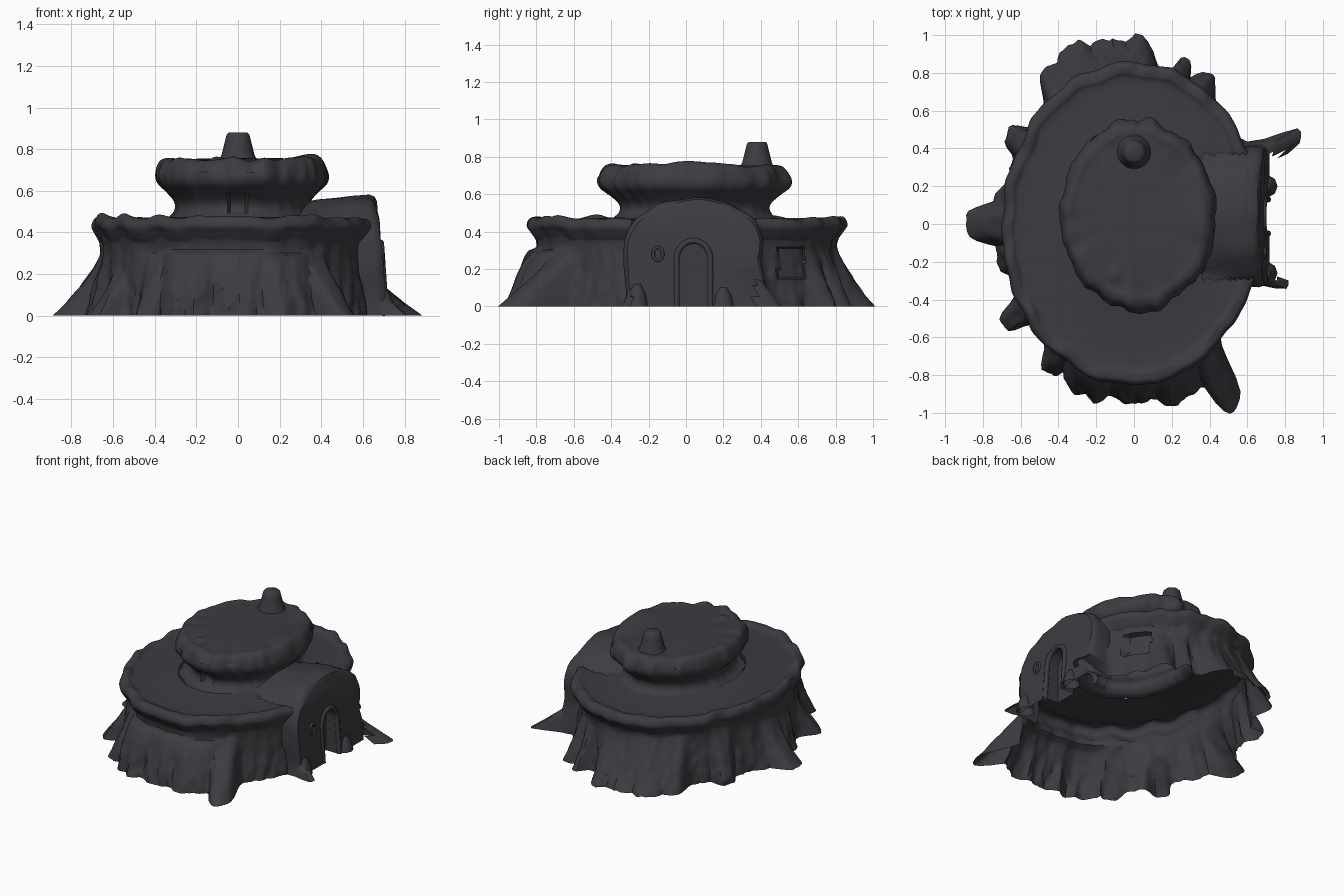
import bpy, bmesh
from math import sin, cos, pi, tau, atan2, hypot, exp
from mathutils import Vector, noise

cube = bpy.data.objects.get("Cube")
if cube:
    bpy.data.objects.remove(cube)

stone = bpy.data.materials.new("dark_grey_stone")
stone.use_nodes = True
stone.diffuse_color = (0.045, 0.045, 0.053, 1)
bsdf = stone.node_tree.nodes["Principled BSDF"]
bsdf.inputs["Base Color"].default_value = stone.diffuse_color
bsdf.inputs["Roughness"].default_value = 0.9


def make_object(name, bm):
    bmesh.ops.remove_doubles(bm, verts=bm.verts, dist=0.0005)
    mesh = bpy.data.meshes.new(name)
    bm.to_mesh(mesh)
    bm.free()
    mesh.materials.append(stone)
    ob = bpy.data.objects.new(name, mesh)
    bpy.context.collection.objects.link(ob)
    return ob


def smooth(ob, angle=0.8):
    bpy.ops.object.select_all(action="DESELECT")
    ob.select_set(True)
    bpy.context.view_layer.objects.active = ob
    bpy.ops.object.shade_smooth_by_angle(angle=angle)


def remove_faces(ob, rule):
    """Open the shell where the rule holds for a face centre and normal."""
    bm = bmesh.new()
    bm.from_mesh(ob.data)
    bm.normal_update()
    doomed = [f for f in bm.faces if rule(f.calc_center_median(), f.normal)]
    bmesh.ops.delete(bm, geom=doomed, context="FACES")
    bm.to_mesh(ob.data)
    bm.free()


def loft(name, rings, cap_start=False, cap_end=False):
    bm = bmesh.new()
    rows = [[bm.verts.new(p) for p in ring] for ring in rings]
    n = len(rows[0])
    for a, b in zip(rows, rows[1:]):
        for j in range(n):
            k = (j + 1) % n
            bm.faces.new((a[j], a[k], b[k], b[j]))
    if cap_start:
        bm.faces.new(rows[0][::-1])
    if cap_end:
        bm.faces.new(rows[-1])
    return make_object(name, bm)


def catmull(points, steps):
    """Smooth curve through the profile points."""
    pts = [Vector(p) for p in points]
    pts = [pts[0]] + pts + [pts[-1]]
    out = []
    for a, b, c, d in zip(pts, pts[1:], pts[2:], pts[3:]):
        for s in range(steps):
            t = s / steps
            out.append(0.5 * (2 * b + (c - a) * t + (2 * a - 5 * b + 4 * c - d) * t * t
                              + (3 * b - a - 3 * c + d) * t ** 3))
    return out + [pts[-1]]


def rough(a, z, around, along, seed=0):
    return noise.noise(Vector((cos(a) * around, sin(a) * around + seed, z * along)))


# Lower body: hollow oval wall with flared roots and a rolled rim
CX, RX, RY = -0.01, 0.67, 0.83
FOOT = 1.01
WALL = [(FOOT, 0), (0.995, 0.09), (0.98, 0.18), (0.965, 0.28), (0.97, 0.35), (1.0, 0.39),
        (1.03, 0.43), (1.01, 0.47), (0.96, 0.475), (0.9, 0.46), (0.7, 0.463), (0.52, 0.475)]
# Root tips: x, y, angular width, height, steepness of the slope
ROOTS = [(0.54, -0.98, 0.11, 0.32, 1.2), (0.27, -0.93, 0.22, 0.3, 0.4),
         (0, -0.95, 0.25, 0.31, 0.3), (-0.27, -0.91, 0.22, 0.31, 0.3),
         (-0.46, -0.79, 0.1, 0.3, 0.6), (-0.7, -0.54, 0.08, 0.22, 1),
         (-0.73, -0.18, 0.12, 0.3, 1), (-0.89, 0, 0.12, 0.3, 1.3),
         (-0.74, 0.12, 0.12, 0.3, 1), (-0.68, 0.49, 0.09, 0.4, 0.8),
         (-0.46, 0.84, 0.12, 0.33, 0.9), (-0.34, 0.94, 0.18, 0.33, 1.1),
         (-0.17, 0.97, 0.2, 0.33, 1.2), (-0.02, 0.99, 0.18, 0.33, 1.2),
         (0.28, 0.88, 0.07, 0.3, 1), (0.4, 0.8, 0.1, 0.3, 1),
         (0.88, 0.47, 0.07, 0.26, 1.3), (0.75, 0.4, 0.1, 0.28, 0.9),
         (0.82, -0.31, 0.07, 0.2, 1.2)]


def root_push(a, z):
    best = 0
    for x, y, w, h, power in ROOTS:
        u, v = (x - CX) / RX, y / RY
        d = abs((a - atan2(v, u) + pi) % tau - pi)
        best = max(best, (hypot(u, v) - FOOT) * exp(-(d / w) ** 4) * max(0, 1 - z / h) ** power)
    return best


def wall_point(s, z, a):
    low = max(0, 1 - z / 0.4)
    rim = exp(-((s - 1) / 0.05) ** 2) * (z > 0.36)
    r = s + root_push(a, z)
    r += rough(a, z, 5, 2) * 0.03 * min(1, s * s) + rough(a, z, 12, 5) * (0.008 + 0.022 * low)
    r += rough(a, z, 26, 14) * 0.018 * low
    x, y = CX + RX * r * cos(a), RY * r * sin(a)
    z += rim * (0.03 * rough(a, 0, 6, 1, 5))
    # Sunken square window beside the porch
    if x > 0.2 and 0.49 < y < 0.63 and 0.15 < z < 0.31:
        x -= 0.045
    return (x, y, max(z, 0))


SEGS = 288
angles = [tau * j / SEGS for j in range(SEGS)]
body = loft("lower_body", [[wall_point(p.x, p.y, a) for a in angles] for p in catmull(WALL, 8)])
remove_faces(body, lambda c, n: c.x > 0.36 and -0.29 < c.y < 0.37)
smooth(body)

# Upper tower: narrow neck, bulging cap with a rounded edge and shallow roof
CAP = [(0.94, 0.464), (0.85, 0.475), (0.79, 0.51), (0.8, 0.55), (0.89, 0.595), (0.98, 0.635),
       (1.0, 0.68), (0.95, 0.735), (0.87, 0.753), (0.77, 0.75), (0.4, 0.755), (0.0001, 0.757)]


def cap_point(s, z, a):
    edge = min(1, s ** 4)
    r = s * (1 + edge * (0.05 * rough(a, z, 4, 2, 3) + 0.03 * rough(a, z, 9, 4, 8)))
    x, y = 0.02 + 0.41 * r * cos(a), 0.045 + 0.51 * r * sin(a)
    if z > 0.7:
        z += edge * 0.03 * rough(a, 0, 4, 1, 2)
        z += 0.026 * exp(-((x - 0.34) / 0.07) ** 2 - ((y - 0.04) / 0.16) ** 2)
        z += 0.02 * exp(-((x + 0.1) ** 2 + (y + 0.27) ** 2) / 0.001)
    # Small niche in the neck at the front
    if abs(x) < 0.042 and y < 0 and 0.49 < z < 0.59:
        y += 0.03
    return (x, y, z)


tower = loft("upper_tower", [[cap_point(p.x, p.y, a) for a in angles[::2]] for p in catmull(CAP, 5)])
smooth(tower)

# Chimney
STACK = [(0.1, 0.73), (0.08, 0.77), (0.065, 0.83), (0.055, 0.87), (0.045, 0.88), (0.0001, 0.88)]
chimney = loft("chimney", [[(r * cos(a), 0.38 + r * sin(a), z) for a in angles[::16]]
                           for r, z in STACK])
smooth(chimney)


# Porch: arched shell on the left side with a recessed doorway
def arch(x, half, spring, top, cy, n=24):
    side = [i / 8 * spring for i in range(8)]
    pts = [(x, cy + half, z) for z in side]
    pts += [(x, cy + half * cos(pi * i / n), spring + (top - spring) * sin(pi * i / n))
            for i in range(n + 1)]
    return pts + [(x, cy - half, z) for z in reversed(side)]


def porch_ring(x, scale):
    ring = []
    for px, y, z in arch(x, 0.37 * scale, 0.34, 0.575 * scale + 0.006, 0.045):
        bump = noise.noise(Vector((px * 4, y * 7, z * 7)))
        lean = 0.05 * max(0, 1 - z / 0.55) * (px > 0.6)
        z += 0.015 * bump * (z > 0.3)
        # The inner part only rests on the deck
        if px < 0.5:
            z = max(z, 0.43 + 0.05 * z)
        ring.append((px + lean + 0.012 * bump, y + 0.03 * bump * (1 if y > 0 else -1), z))
    return ring


porch = loft("porch", [porch_ring(x, s) for x, s in
                       [(0.28, 0.93), (0.38, 0.95), (0.48, 0.97), (0.54, 0.99), (0.63, 1),
                        (0.655, 0.98), (0.668, 0.94)]], cap_start=True, cap_end=True)
cutter = loft("door_cutter", [[(x, y, z - 0.02) for x, y, z in arch(x0, 0.08, 0.26, 0.36, 0.04)]
                              for x0 in (0.61, 0.9)], cap_start=True, cap_end=True)
cutter.hide_render = True
cut = porch.modifiers.new("doorway", "BOOLEAN")
cut.object = cutter
bpy.context.view_layer.objects.active = porch
bpy.ops.object.modifier_apply(modifier="doorway")
bpy.data.objects.remove(cutter)
remove_faces(porch, lambda c, n: (c.z < 0.02 and n.z < -0.7)
             or (c.x < 0.6 and min(n.x, n.z) < -0.4))
smooth(porch, 0.6)


# Raised trims, swept along a path
def trim(name, points, radius, closed=False):
    curve = bpy.data.curves.new(name, "CURVE")
    curve.dimensions = "3D"
    curve.bevel_depth, curve.bevel_resolution = radius, 2
    spline = curve.splines.new("POLY")
    spline.points.add(len(points) - 1)
    for p, co in zip(spline.points, points):
        p.co = (*co, 1)
    spline.use_cyclic_u = closed
    curve.materials.append(stone)
    ob = bpy.data.objects.new(name, curve)
    bpy.context.collection.objects.link(ob)


trim("door_frame", [(0.71 - 0.07 * z, y, z) for x, y, z in arch(0, 0.09, 0.25, 0.35, 0.04)], 0.016)
trim("round_window_frame", [(0.694, -0.15 + 0.026 * cos(a), 0.28 + 0.035 * sin(a))
                            for a in angles[::16]], 0.009, True)

# Stones flanking the doorway
for name, y, height in (("left_door_stone", 0.2, 0.1), ("right_door_stone", -0.26, 0.12)):
    rock = loft(name, [[(0.7 + r * cos(a), y + r * sin(a), z) for a in angles[::32]]
                       for r, z in ((0.06, 0), (0.045, height * 0.6), (0.02, height))], cap_end=True)
    smooth(rock)
